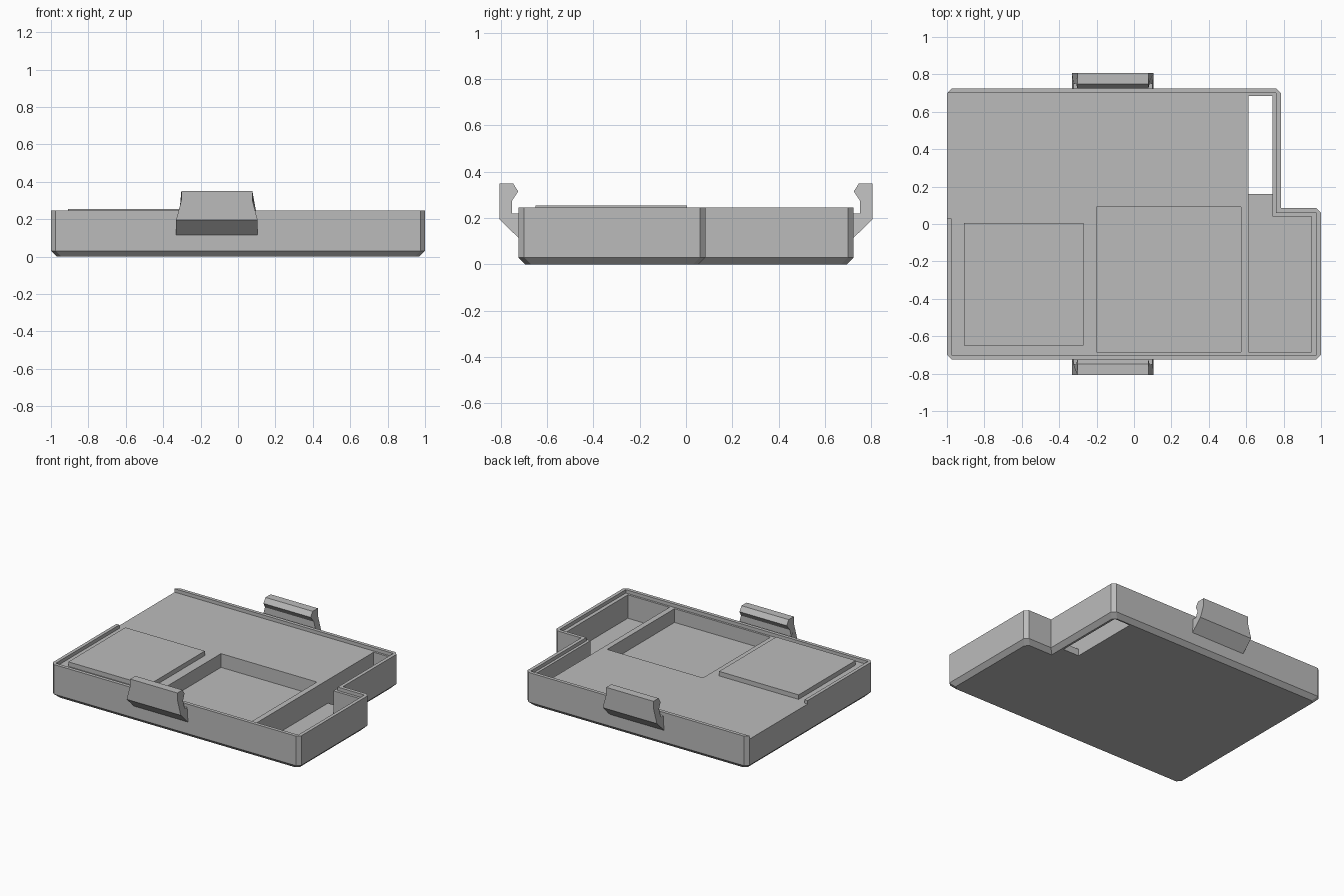
import bpy, bmesh
from mathutils import Vector

if "Cube" in bpy.data.objects:
    bpy.data.objects.remove(bpy.data.objects["Cube"], do_unlink=True)

GREY = (0.5, 0.5, 0.5, 1)
mat = bpy.data.materials.new("grey plastic")
mat.use_nodes = True
mat.diffuse_color = GREY
mat.node_tree.nodes["Principled BSDF"].inputs["Base Color"].default_value = GREY

TOP, DECK, SKIRT = 0.245, 0.22, 0.03


def loft(name, rings):
    """Closed solid through rings that have equal point counts."""
    bm = bmesh.new()
    loops = [[bm.verts.new(p) for p in ring] for ring in rings]
    n = len(loops[0])
    for a, b in zip(loops, loops[1:]):
        for i in range(n):
            j = (i + 1) % n
            bm.faces.new((a[i], a[j], b[j], b[i]))
    bm.faces.new(loops[0][::-1])
    bm.faces.new(loops[-1])
    bmesh.ops.recalc_face_normals(bm, faces=bm.faces)
    mesh = bpy.data.meshes.new(name)
    bm.to_mesh(mesh)
    bm.free()
    mesh.materials.append(mat)
    ob = bpy.data.objects.new(name, mesh)
    bpy.context.collection.objects.link(ob)
    return ob


def prism(name, pts, z0, z1):
    return loft(name, [[(x, y, z) for x, y in pts] for z in (z0, z1)])


def rect(x0, x1, y0, y1):
    return [(x0, y0), (x1, y0), (x1, y1), (x0, y1)]


def outline(d):
    """Notched tray outline, moved inward by d."""
    r, b, nx, ny = 1 - d, 0.725 - d, 0.785 - d, 0.085 - d
    return [(-r, -b), (r, -b), (r, ny), (nx, ny), (nx, b), (-r, b)]


def chamfer(pts, c):
    """Cut every convex corner; the inner notch corner stays sharp."""
    out = []
    for i, p in enumerate(pts):
        p, a, b = Vector(p), Vector(pts[i - 1]), Vector(pts[(i + 1) % len(pts)])
        if (p - a).cross(b - p) > 0:
            out += [p + (a - p).normalized() * c, p + (b - p).normalized() * c]
        else:
            out.append(p)
    return out


# Tray shell with a sloped bottom edge
tray = loft("tray", [[(x, y, z) for x, y in chamfer(outline(d), 0.025)]
                     for d, z in ((SKIRT, 0), (0, SKIRT), (0, TOP))])

# Recess inside the rim, side opening, pockets and the through slot
side_pocket = [(0.612, -0.685), (0.948, -0.685), (0.948, 0.04),
               (0.74, 0.04), (0.74, 0.685), (0.612, 0.685)]
cuts = [
    (outline(0.025), DECK),
    (rect(-1.1, -0.9, 0.03, 0.70), DECK),
    (rect(-0.2, 0.572, -0.685, 0.09), 0.12),
    (side_pocket, 0.05),
    (rect(0.612, 0.74, 0.16, 0.685), -0.1),
]
for pts, depth in cuts:
    cutter = prism("cutter", pts, depth, 0.4)
    cutter.hide_render = True
    mod = tray.modifiers.new("cut", 'BOOLEAN')
    mod.operation, mod.solver, mod.object = 'DIFFERENCE', 'EXACT', cutter
    deps = bpy.context.evaluated_depsgraph_get()
    mesh = bpy.data.meshes.new_from_object(tray.evaluated_get(deps))
    tray.modifiers.clear()
    tray.data = mesh
    bpy.data.objects.remove(cutter, do_unlink=True)

# Raised pad on the deck
prism("raised_pad", rect(-0.91, -0.27, -0.65, 0.005), DECK - 0.01, 0.253)

# Hooked clips on the front and back, narrowing upward
profile = [(0.722, 0.112), (0.807, 0.195), (0.807, 0.30), (0.807, 0.35),
           (0.748, 0.35), (0.725, 0.315), (0.752, 0.275), (0.752, 0.22),
           (0.722, 0.22)]


def half_width(z):
    t = min(max((z - 0.195) / 0.105, 0), 1)
    return 0.218 - 0.028 * t


for name, side in (("front_clip", -1), ("back_clip", 1)):
    loft(name, [[(-0.113 + s * half_width(z), side * y, z) for y, z in profile]
                for s in (-1, 1)])
